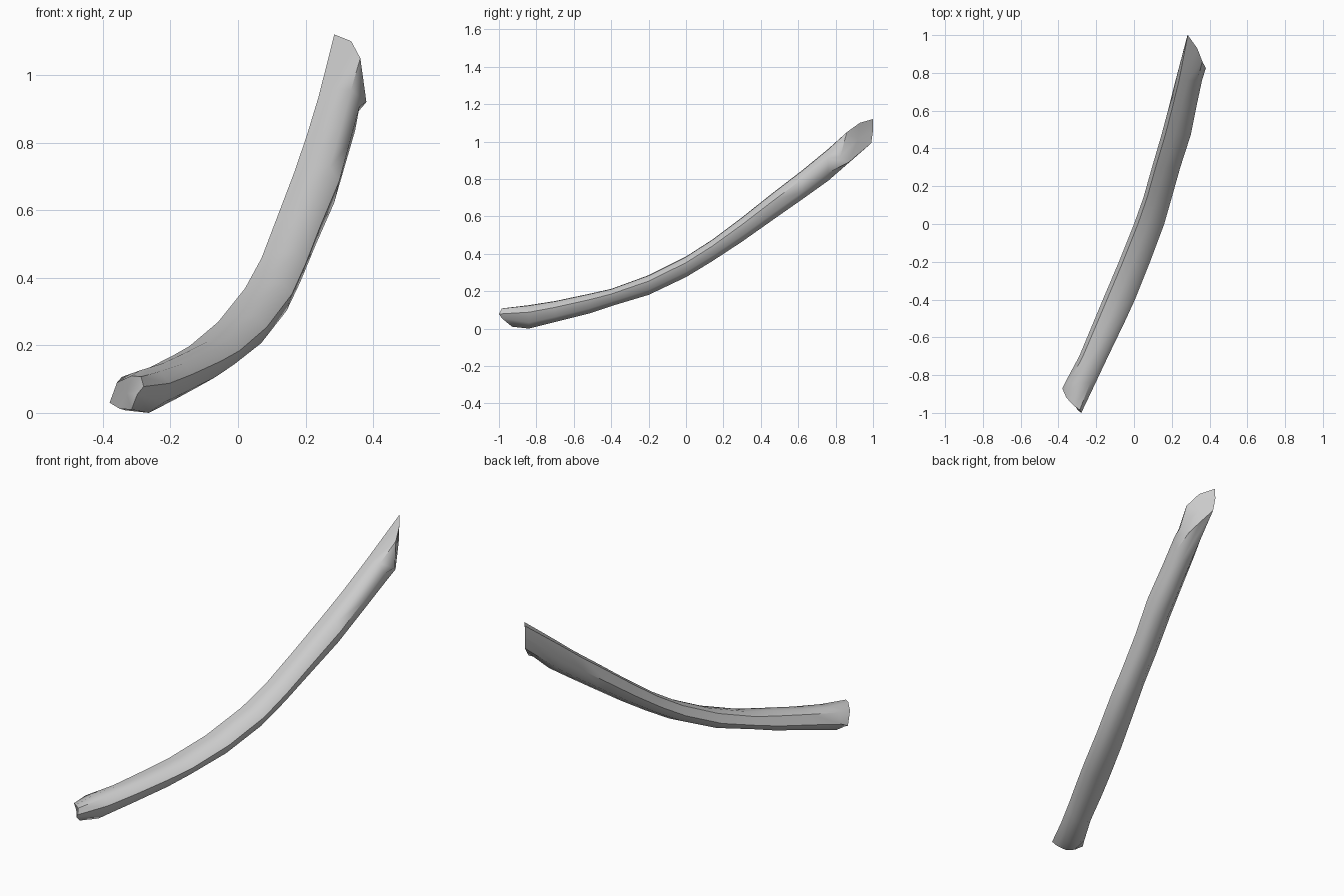
import bpy, bmesh, math

if "Cube" in bpy.data.objects:
    bpy.data.objects.remove(bpy.data.objects["Cube"])

# Cross-section in a unit box (x, z): flat broad top, rounded underside
section = [(0, .38), (.13, .85), (.45, 1), (.82, .98),
           (1, .7), (.9, .25), (.62, 0), (.2, .06)]

# Stations along the stick: y, x min, x max, z min, z max
stations = [
    (-.84, -.365, -.203, .0, .125),
    (-.70, -.29, -.137, .035, .147),
    (-.52, -.215, -.05, .08, .185),
    (-.40, -.165, .005, .12, .212),
    (-.20, -.08, .085, .18, .285),
    (0, 0, .16, .275, .385),
    (.14, .05, .20, .36, .475),
    (.30, .095, .245, .465, .595),
    (.47, .145, .30, .585, .73),
    (.62, .185, .33, .69, .845),
    (.76, .22, .36, .79, .96),
]

# Slanted cut ends
low_end = [(-.38, -.87, .03), (-.358, -.92, .09), (-.315, -.965, .11), (-.287, -.985, .107),
           (-.279, -1, .078), (-.298, -.985, .055), (-.315, -.93, .01), (-.35, -.9, .012)]
high_end = [(.283, 1, 1.06), (.285, 1, 1.12), (.335, .93, 1.10), (.362, .86, 1.05),
            (.38, .825, .92), (.353, .87, .888), (.322, .93, .94), (.29, .99, .99)]

rings = [low_end]
for y, x0, x1, z0, z1 in stations:
    rings.append([(x0 + u * (x1 - x0), y, z0 + v * (z1 - z0)) for u, v in section])
rings.append(high_end)

# Loft the rings into one bent stick
bm = bmesh.new()
loops = [[bm.verts.new(p) for p in r] for r in rings]
n = len(section)
for a, b in zip(loops, loops[1:]):
    for i in range(n):
        j = (i + 1) % n
        bm.faces.new((a[i], a[j], b[j], b[i]))

# Close both ends with a fan
for loop in (loops[0], loops[-1]):
    cap = bm.faces.new(loop)
    bmesh.ops.poke(bm, faces=[cap])
bmesh.ops.recalc_face_normals(bm, faces=bm.faces)

mesh = bpy.data.meshes.new("bent_stick")
bm.to_mesh(mesh)
bm.free()
stick = bpy.data.objects.new("bent_stick", mesh)
bpy.context.collection.objects.link(stick)
bpy.context.view_layer.objects.active = stick
stick.select_set(True)
bpy.ops.object.shade_smooth_by_angle(angle=math.radians(50))
